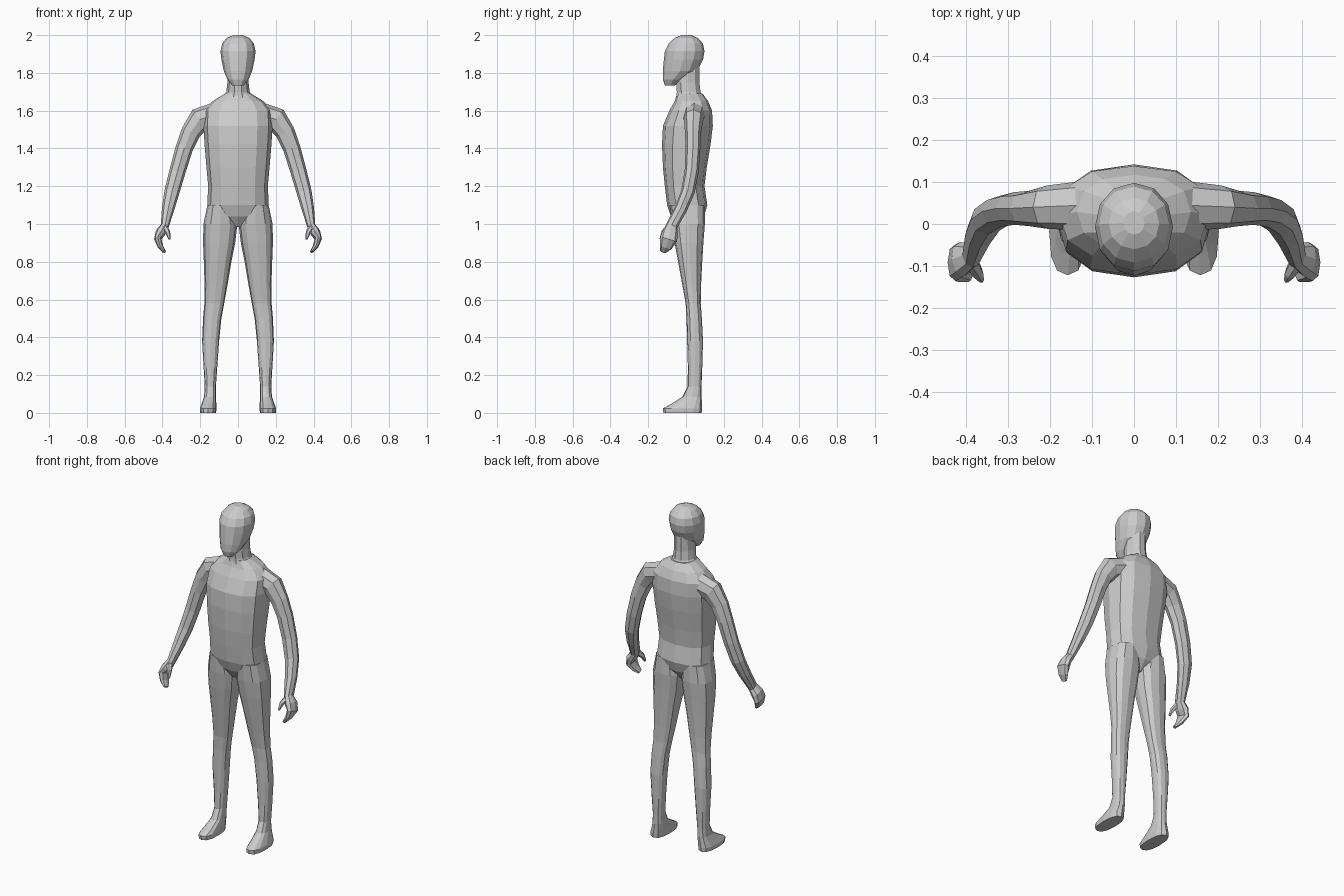
import bpy, bmesh, math
from mathutils import Vector

grey = bpy.data.materials.new("plain grey")
grey.diffuse_color = (0.6, 0.6, 0.6, 1)


def outline(n, power):
    """Unit superellipse as (u, v) pairs."""
    pts = []
    for i in range(n):
        c, s = math.cos(2 * math.pi * i / n), math.sin(2 * math.pi * i / n)
        pts.append((math.copysign(abs(c) ** (2 / power), c),
                    math.copysign(abs(s) ** (2 / power), s)))
    return pts


def skin(name, rings, mirror=False):
    """Bridge rings of points into a closed, flat-shaded part."""
    bm = bmesh.new()
    loops = [[bm.verts.new(p) for p in ring] for ring in rings]
    n = len(loops[0])
    for a, b in zip(loops, loops[1:]):
        for i in range(n):
            j = (i + 1) % n
            bm.faces.new((a[i], a[j], b[j], b[i]))
    bm.faces.new(loops[0])
    bm.faces.new(loops[-1])
    bmesh.ops.recalc_face_normals(bm, faces=bm.faces)
    me = bpy.data.meshes.new(name)
    bm.to_mesh(me)
    bm.free()
    me.materials.append(grey)
    ob = bpy.data.objects.new(name, me)
    bpy.context.collection.objects.link(ob)
    if mirror:
        m = ob.modifiers.new("mirror", 'MIRROR')
        m.use_mirror_merge = False
    return ob


def stack(name, levels, n=12, power=2.2, mirror=False):
    """Level rings given as x0, x1, y0, y1, z."""
    rings = []
    for x0, x1, y0, y1, z in levels:
        rings.append([((x0 + x1) / 2 + u * (x1 - x0) / 2,
                       (y0 + y1) / 2 + v * (y1 - y0) / 2, z) for u, v in outline(n, power)])
    return skin(name, rings, mirror)


def limb(name, path, n=8, mirror=True):
    """Rings across a path given as x, y, z, radius sideways, radius in depth."""
    pts = [Vector(p[:3]) for p in path]
    rings = []
    for i, p in enumerate(path):
        t = (pts[min(i + 1, len(pts) - 1)] - pts[max(i - 1, 0)]).normalized()
        side = Vector((-t.z, 0, t.x)).normalized()
        depth = t.cross(side)
        rings.append([pts[i] + side * u * p[3] + depth * v * p[4] for u, v in outline(n, 2.2)])
    return skin(name, rings, mirror)


def centred(levels):
    return [(-w, w, y0, y1, z) for w, y0, y1, z in levels]


# Head: egg shape with the chin pushed forward
stack("head", centred([
    (0.03, -0.112, -0.06, 1.733), (0.056, -0.122, -0.01, 1.765),
    (0.075, -0.123, 0.06, 1.81), (0.088, -0.117, 0.09, 1.87),
    (0.093, -0.112, 0.098, 1.915), (0.084, -0.092, 0.09, 1.955),
    (0.06, -0.06, 0.062, 1.985), (0.025, -0.025, 0.03, 2.0)]), power=2.1)

# Neck
stack("neck", centred([
    (0.085, -0.055, 0.095, 1.66), (0.062, -0.052, 0.08, 1.70),
    (0.056, -0.055, 0.074, 1.75), (0.055, -0.05, 0.074, 1.85)]), n=10, power=2)

# Torso: pelvis up to the slope of the shoulders
stack("torso", centred([
    (0.03, -0.04, 0.05, 0.985), (0.10, -0.08, 0.095, 1.04),
    (0.163, -0.10, 0.113, 1.10), (0.158, -0.112, 0.098, 1.20),
    (0.167, -0.122, 0.110, 1.30), (0.177, -0.127, 0.130, 1.42),
    (0.183, -0.122, 0.142, 1.52), (0.178, -0.088, 0.138, 1.60),
    (0.135, -0.060, 0.117, 1.65), (0.07, -0.048, 0.088, 1.69)]), power=2.4)

# Legs running straight into the feet
stack("leg", [
    (0.02, 0.162, -0.085, 0.10, 1.10), (0.003, 0.183, -0.075, 0.10, 1.0),
    (0.015, 0.185, -0.06, 0.092, 0.90), (0.035, 0.181, -0.042, 0.086, 0.80),
    (0.055, 0.177, -0.02, 0.08, 0.68), (0.073, 0.178, -0.002, 0.078, 0.58),
    (0.088, 0.185, 0.003, 0.084, 0.50), (0.10, 0.19, 0.006, 0.09, 0.38),
    (0.11, 0.182, 0.01, 0.086, 0.24), (0.117, 0.176, 0.008, 0.082, 0.14),
    (0.116, 0.180, -0.02, 0.083, 0.085), (0.115, 0.192, -0.075, 0.084, 0.05),
    (0.114, 0.202, -0.122, 0.085, 0.024), (0.116, 0.20, -0.12, 0.083, 0.0)],
    n=12, power=2.5, mirror=True)

# Arms ending in mitten hands
limb("arm", [
    (0.10, 0.045, 1.585, 0.065, 0.06), (0.205, 0.04, 1.552, 0.064, 0.052),
    (0.25, 0.037, 1.485, 0.052, 0.042), (0.285, 0.037, 1.40, 0.046, 0.039),
    (0.32, 0.03, 1.28, 0.043, 0.037), (0.35, 0.01, 1.17, 0.04, 0.036),
    (0.37, -0.027, 1.08, 0.033, 0.033), (0.388, -0.075, 0.99, 0.022, 0.031),
    (0.41, -0.084, 0.955, 0.027, 0.042), (0.425, -0.092, 0.92, 0.019, 0.046),
    (0.41, -0.107, 0.88, 0.015, 0.034), (0.39, -0.122, 0.853, 0.008, 0.018)])

# Thumbs
limb("thumb", [
    (0.392, -0.082, 0.99, 0.018, 0.02), (0.371, -0.118, 0.955, 0.013, 0.015),
    (0.363, -0.133, 0.92, 0.006, 0.008)], n=6)
